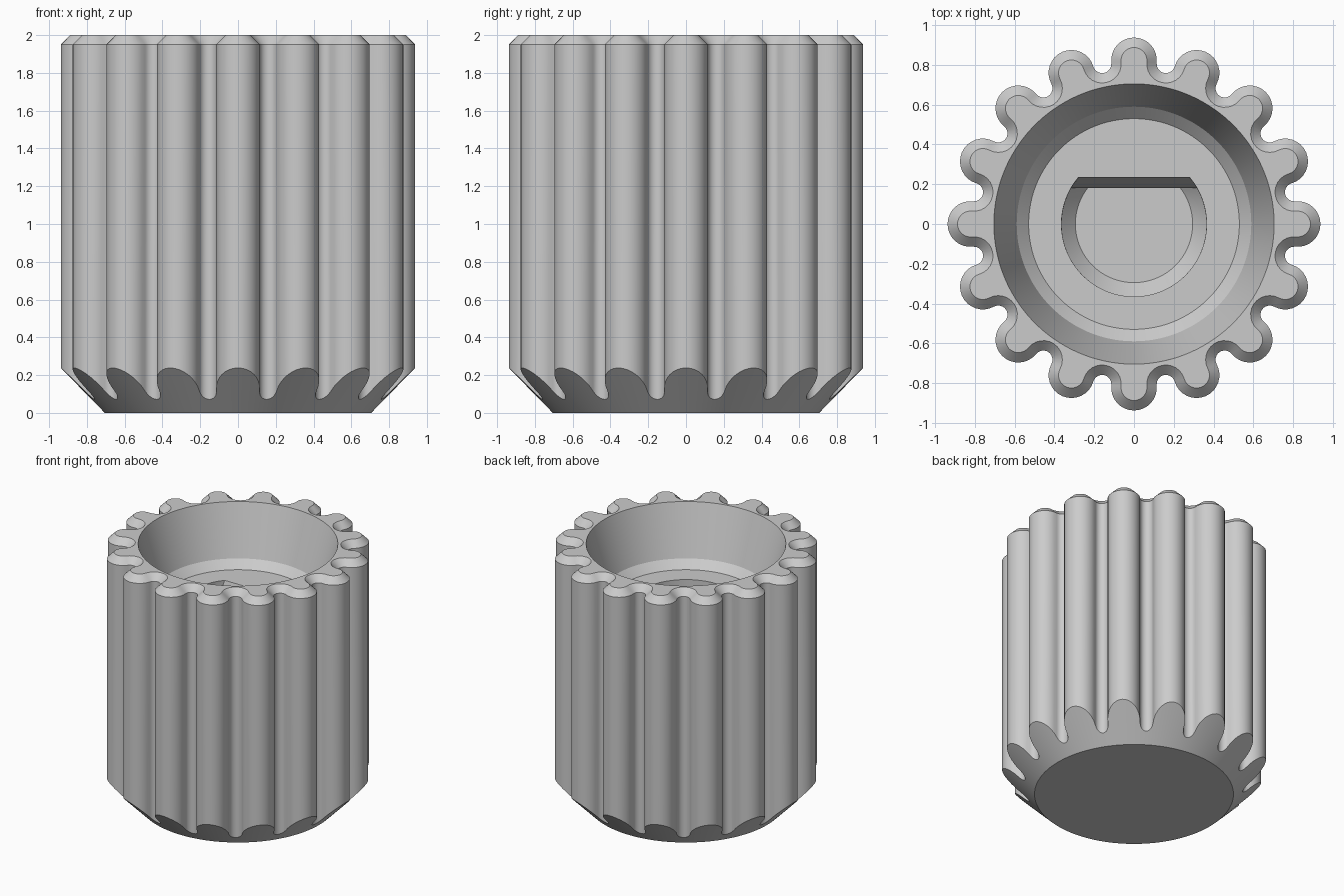
import bpy, bmesh, math
from math import pi, cos, sin, atan2, asin

cube = bpy.data.objects.get("Cube")
if cube:
    bpy.data.objects.remove(cube, do_unlink=True)

TEETH = 16
STEP = 2 * pi / TEETH
LOBE_R, LOBE_C = 0.115, 0.823       # rib radius and its distance from the axis
GROOVE_R, GROOVE_C = 0.046, 0.821   # groove between two ribs
BASE_R, RIM_R, HEIGHT = 0.705, 0.94, 2.0
CONE_H, CHAMFER = 0.24, 0.05


def ribbed_outline(inset):
    """Rounded ribs joined by tangent grooves, moved inwards by inset."""
    half = STEP / 2
    gx, gy = GROOVE_C * cos(half), GROOVE_C * sin(half)
    phi = atan2(gy, gx - LOBE_C)
    pts = []
    for i in range(17):
        a = -phi + 2 * phi * i / 16
        r = LOBE_R - inset
        pts.append((LOBE_C + r * cos(a), r * sin(a)))
    start, end = phi + pi, STEP + pi - phi
    for i in range(1, 12):
        a = start + (end - start) * i / 12
        r = GROOVE_R + inset
        pts.append((gx + r * cos(a), gy + r * sin(a)))
    ring = []
    for k in range(TEETH):
        c, s = cos(k * STEP), sin(k * STEP)
        ring += [(x * c - y * s, x * s + y * c) for x, y in pts]
    return ring


outer = ribbed_outline(0)
top = ribbed_outline(CHAMFER)
count = len(outer)


def circle_like(ring, radius, z):
    return [(radius * cos(a), radius * sin(a), z)
            for a in (atan2(y, x) for x, y in ring)]


# D-shaped socket: the flat side spans a fixed run of points
def corner_index(a):
    return min(range(count), key=lambda i: abs(atan2(top[i][1], top[i][0]) - a))


first, last = corner_index(asin(0.235 / 0.365)), corner_index(pi - asin(0.235 / 0.365))


def d_ring(radius, flat, z):
    a0 = asin(flat / radius)
    half = radius * cos(a0)
    ring = []
    for i in range(count):
        if first <= i <= last:
            t = (i - first) / (last - first)
            ring.append((half * (1 - 2 * t), flat, z))
        else:
            t = ((i - last) % count) / (count - last + first)
            a = pi - a0 + t * (pi + 2 * a0)
            ring.append((radius * cos(a), radius * sin(a), z))
    return ring


def cone_z(x, y):
    return (math.hypot(x, y) - BASE_R) * CONE_H / (RIM_R - BASE_R)


# Rings run from the underside, up the ribs, over the rim and down the bore
rings = [
    circle_like(outer, BASE_R, 0),
    [(x, y, cone_z(x, y)) for x, y in outer],
    [(x, y, HEIGHT - CHAMFER) for x, y in outer],
    [(x, y, HEIGHT) for x, y in top],
    circle_like(top, BASE_R, HEIGHT),
    circle_like(top, 0.59, 1.61),
    circle_like(top, 0.53, 1.55),
    d_ring(0.365, 0.235, 1.55),
    d_ring(0.365, 0.18, 1.36),
    d_ring(0.295, 0.18, 1.28),
]

bm = bmesh.new()
loops = [[bm.verts.new(p) for p in ring] for ring in rings]
for a, b in zip(loops, loops[1:]):
    for i in range(count):
        j = (i + 1) % count
        bm.faces.new((a[i], a[j], b[j], b[i]))
bm.faces.new(loops[0][::-1])
bm.faces.new(loops[-1])

mesh = bpy.data.meshes.new("ribbed_knob")
bm.to_mesh(mesh)
bm.free()
knob = bpy.data.objects.new("ribbed_knob", mesh)
bpy.context.collection.objects.link(knob)

# Plain grey plastic
grey = bpy.data.materials.new("grey_plastic")
grey.use_nodes = True
colour = (0.6, 0.6, 0.6, 1)
grey.diffuse_color = colour
grey.node_tree.nodes["Principled BSDF"].inputs["Base Color"].default_value = colour
mesh.materials.append(grey)

bpy.ops.object.select_all(action='DESELECT')
knob.select_set(True)
bpy.context.view_layer.objects.active = knob
bpy.ops.object.shade_smooth_by_angle(angle=math.radians(20))
